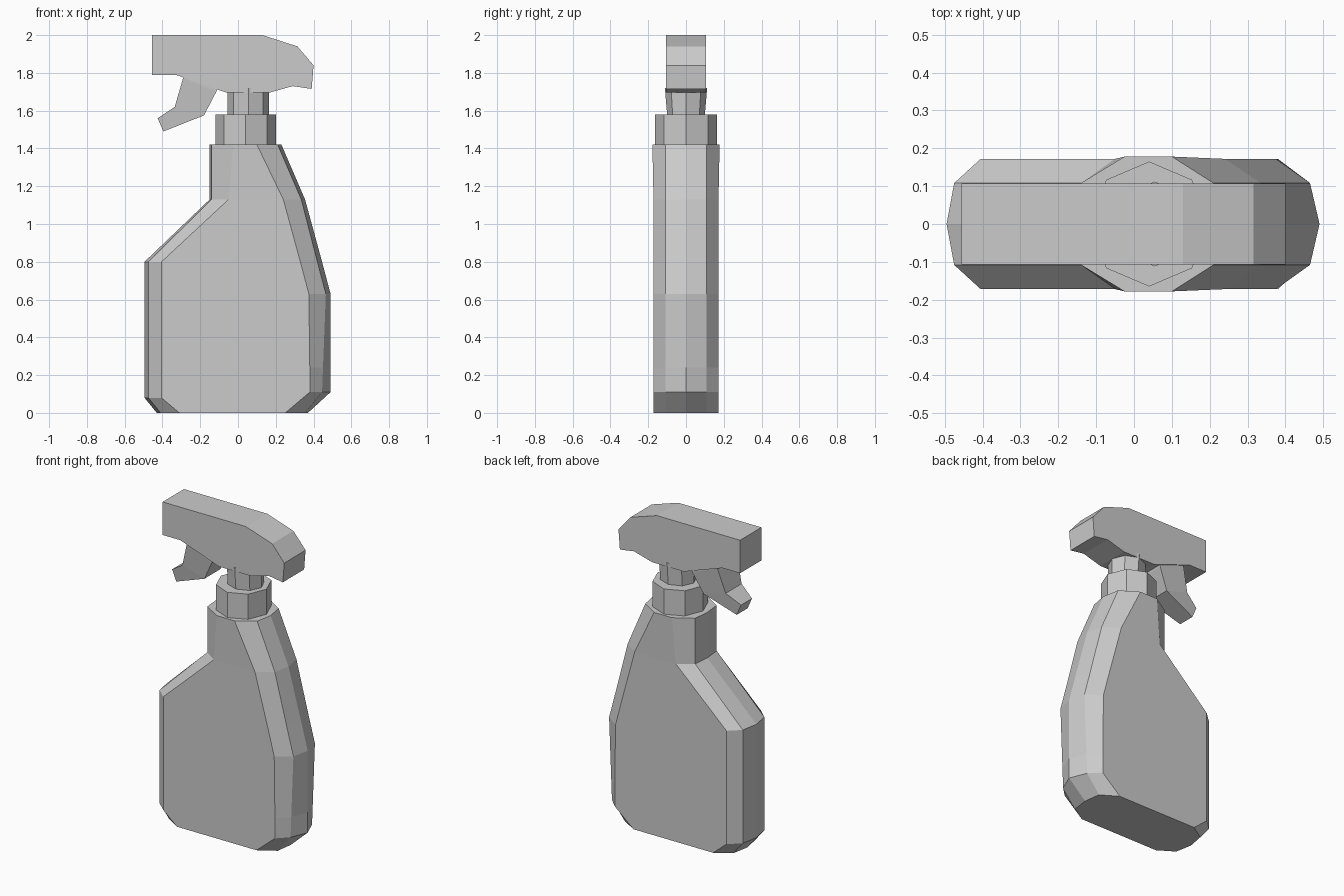
import bpy, bmesh
from math import cos, sin, pi

cube = bpy.data.objects.get("Cube")
if cube:
    bpy.data.objects.remove(cube, do_unlink=True)

grey = bpy.data.materials.new("plain_grey")
grey.use_nodes = True
colour = (0.6, 0.6, 0.6, 1)
grey.diffuse_color = colour
for node in grey.node_tree.nodes:
    if node.type == 'BSDF_PRINCIPLED':
        node.inputs["Base Color"].default_value = colour


def loft(name, rings):
    """Skin a stack of equal-length closed rings and cap both ends."""
    bm = bmesh.new()
    rows = [[bm.verts.new(p) for p in ring] for ring in rings]
    n = len(rows[0])
    for low, high in zip(rows, rows[1:]):
        for i in range(n):
            j = (i + 1) % n
            bm.faces.new((low[i], low[j], high[j], high[i]))
    bm.faces.new(rows[0][::-1])
    bm.faces.new(rows[-1])
    bmesh.ops.recalc_face_normals(bm, faces=bm.faces)
    mesh = bpy.data.meshes.new(name)
    bm.to_mesh(mesh)
    bm.free()
    mesh.materials.append(grey)
    obj = bpy.data.objects.new(name, mesh)
    bpy.context.collection.objects.link(obj)
    return obj


def octagon(x, z, rx, ry):
    return [(x + rx * cos(i * pi / 4), ry * sin(i * pi / 4), z) for i in range(8)]


def bottle_ring(z_left, z_right, left, right, depth):
    """Ten-sided section: each end has a tip, a mid point and a corner."""
    ys = (0, 0.108, depth)
    side = [(x, y, z_left) for x, y in zip(left, ys)]
    side += [(x, y, z_right) for x, y in zip(right[::-1], ys[::-1])]
    back = [(x, -y, z) for x, y, z in side[-2:0:-1]]
    return side + back


# Bottle body: tip, mid and corner x for each end
body_left = (-0.495, -0.475, -0.405)
loft("bottle", [
    bottle_ring(0, 0, (-0.43, -0.41, -0.31), (0.37, 0.355, 0.25), 0.172),
    bottle_ring(0.08, 0.11, body_left, (0.49, 0.445, 0.38), 0.172),
    bottle_ring(0.24, 0.24, body_left, (0.49, 0.45, 0.38), 0.172),
    bottle_ring(0.63, 0.63, body_left, (0.49, 0.465, 0.375), 0.172),
    bottle_ring(0.80, 0.80, body_left, (0.445, 0.42, 0.33), 0.172),
    bottle_ring(1.13, 1.13, (-0.15, -0.14, -0.05), (0.355, 0.335, 0.24), 0.172),
    bottle_ring(1.42, 1.42, (-0.15, -0.14, -0.025), (0.23, 0.21, 0.10), 0.178),
])

# Screw collar and the stem above it
loft("collar", [octagon(0.04, z, 0.16, 0.165) for z in (1.42, 1.58)])
loft("stem", [octagon(0.055, 1.58, 0.11, 0.10), octagon(0.055, 1.72, 0.11, 0.112)])

# Spray head: side profile extruded across the depth
head = [(-0.455, 2), (0.13, 2), (0.315, 1.94), (0.40, 1.84), (0.39, 1.715),
        (0.29, 1.73), (0.165, 1.695), (-0.06, 1.695), (-0.33, 1.79), (-0.455, 1.79)]
loft("spray_head", [[(x, y, z) for x, z in head] for y in (-0.107, 0.107)])

# Trigger: front edge x/z, rear edge x/z, half width, narrowing to the tip
trigger = [(-0.27, 1.83, -0.10, 1.74, 0.103), (-0.29, 1.775, -0.115, 1.70, 0.10),
           (-0.335, 1.62, -0.18, 1.575, 0.08), (-0.425, 1.56, -0.395, 1.49, 0.055)]
loft("trigger", [[(fx, -w, fz), (fx, w, fz), (rx, w, rz), (rx, -w, rz)]
                 for fx, fz, rx, rz, w in trigger])
